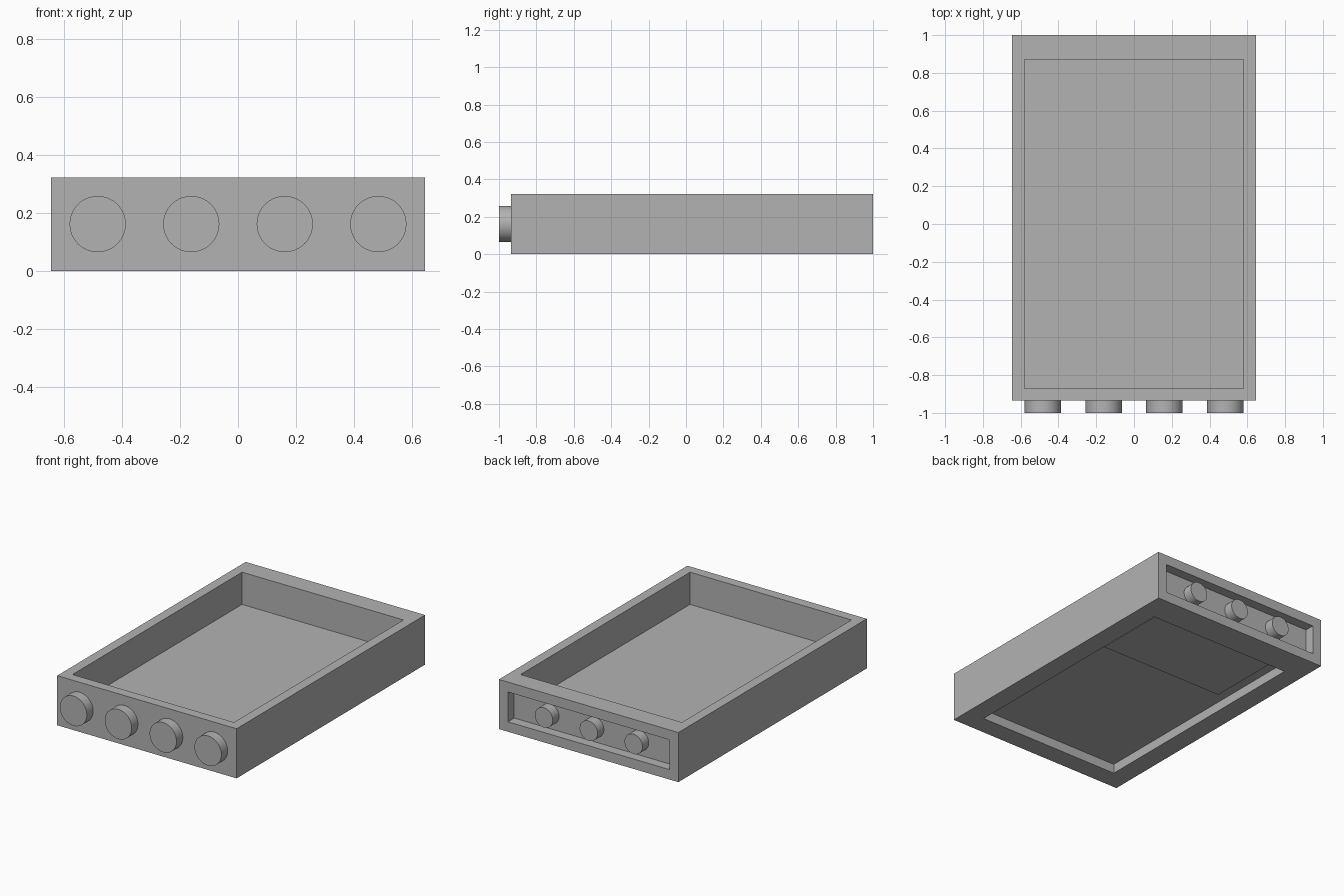
import bpy
from math import pi

cube = bpy.data.objects.get("Cube")
if cube:
    bpy.data.objects.remove(cube, do_unlink=True)

# Design module: the body is 20 x 30 x 5 modules, plus one for the knobs
U = 2 / 31
FRONT = -14.5
BACK = 15.5

grey = bpy.data.materials.new("plain grey")
grey.use_nodes = True
grey.diffuse_color = (0.45, 0.45, 0.45, 1)
grey.node_tree.nodes["Principled BSDF"].inputs["Base Color"].default_value = grey.diffuse_color


def box(name, low, high):
    """Box between two corners given in modules."""
    centre = [(a + b) / 2 * U for a, b in zip(low, high)]
    bpy.ops.mesh.primitive_cube_add(size=1, location=centre)
    ob = bpy.context.object
    ob.name = name
    ob.scale = [(b - a) * U for a, b in zip(low, high)]
    bpy.ops.object.transform_apply(location=True, rotation=False, scale=True)
    ob.data.materials.append(grey)
    return ob


def round_post(name, x, y_low, y_high, radius):
    """Smooth cylinder lying along y at mid height."""
    bpy.ops.mesh.primitive_cylinder_add(
        vertices=64, radius=radius * U, depth=(y_high - y_low) * U,
        location=(x * U, (y_low + y_high) / 2 * U, 2.5 * U), rotation=(pi / 2, 0, 0))
    ob = bpy.context.object
    ob.name = name
    ob.data.materials.append(grey)
    bpy.ops.object.shade_smooth_by_angle()


def carve(target, low, high):
    """Cut a box-shaped hollow out of the target."""
    cutter = box("cutter", low, high)
    cutter.hide_render = True
    bpy.context.view_layer.objects.active = target
    mod = target.modifiers.new("hollow", "BOOLEAN")
    mod.operation = "DIFFERENCE"
    mod.solver = "EXACT"
    mod.object = cutter
    bpy.ops.object.modifier_apply(modifier=mod.name)
    bpy.data.objects.remove(cutter, do_unlink=True)


# Case with an open top well, a shallow underside recess and a rear socket bay
case = box("case", (-10, FRONT, 0), (10, BACK, 5))
carve(case, (-9, FRONT + 1, 1.75), (9, BACK - 2, 6))
carve(case, (-8, FRONT + 2, -1), (8, BACK - 3, 0.95))
carve(case, (-9, BACK - 1, 1), (9, BACK + 1, 4))

# Thin cover plate on the underside
box("underside_cover", (-7, FRONT + 18.5, 0.85), (7, BACK - 4, 0.96))

# Front knobs
for i in range(4):
    round_post(f"front_knob_{i + 1}", -7.5 + 5 * i, FRONT - 1, FRONT + 0.02, 1.5)

# Rear sockets, flush with the back face
for i in range(3):
    round_post(f"rear_socket_{i + 1}", -5 + 5 * i, BACK - 1.02, BACK, 1)
